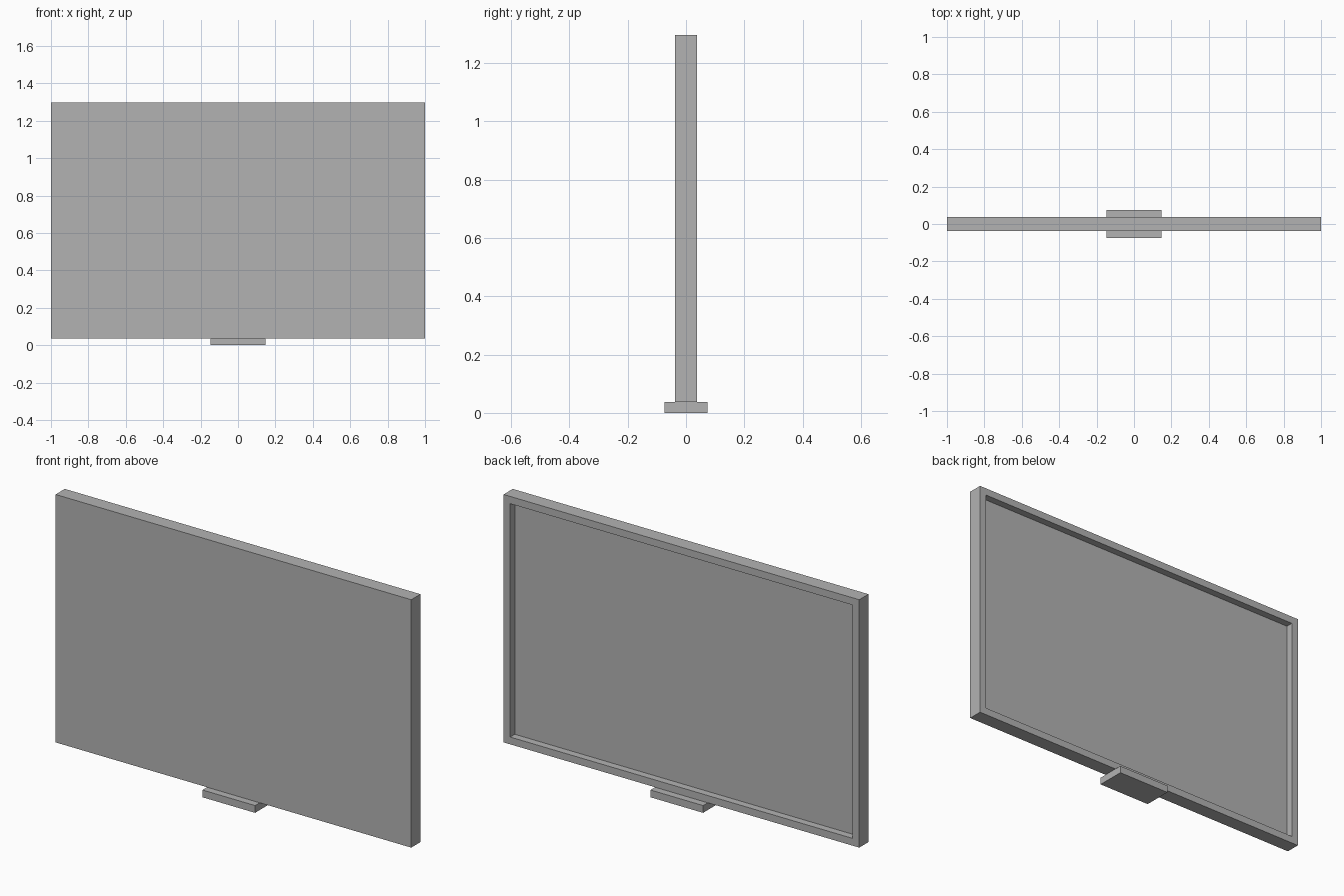
import bpy
import bmesh
from mathutils import Matrix, Vector

cube = bpy.data.objects.get("Cube")
if cube:
    bpy.data.objects.remove(cube, do_unlink=True)

WIDTH, DEPTH, TOP = 2.0, 0.074, 1.297
BASE_HEIGHT, RIM, RECESS = 0.037, 0.037, 0.037

# One plain grey for everything
grey = bpy.data.materials.new("plain_grey")
grey.use_nodes = True
colour = (0.45, 0.45, 0.45, 1)
grey.diffuse_color = colour
grey.node_tree.nodes["Principled BSDF"].inputs["Base Color"].default_value = colour


def box(size, z):
    """Box standing at height z, centred on x and y."""
    bm = bmesh.new()
    centre = Matrix.Translation((0, 0, z + size[2] / 2))
    bmesh.ops.create_cube(bm, size=1, matrix=centre @ Matrix.Diagonal((*size, 1)))
    return bm


def finish(bm, name):
    mesh = bpy.data.meshes.new(name)
    bm.to_mesh(mesh)
    bm.free()
    mesh.materials.append(grey)
    obj = bpy.data.objects.new(name, mesh)
    bpy.context.collection.objects.link(obj)
    return obj


# Screen panel: flat front, back sunk inside a narrow rim
bm = box((WIDTH, DEPTH, TOP - BASE_HEIGHT), BASE_HEIGHT)
bm.normal_update()
back = next(f for f in bm.faces if f.normal.y > 0.9)
bmesh.ops.inset_region(bm, faces=[back], thickness=RIM, use_even_offset=True)
sunk = bmesh.ops.extrude_discrete_faces(bm, faces=[back])["faces"][0]
bmesh.ops.translate(bm, verts=sunk.verts, vec=Vector((0, -RECESS, 0)))
finish(bm, "screen_panel")

# Stand base
finish(box((0.296, 0.148, BASE_HEIGHT), 0), "stand_base")
